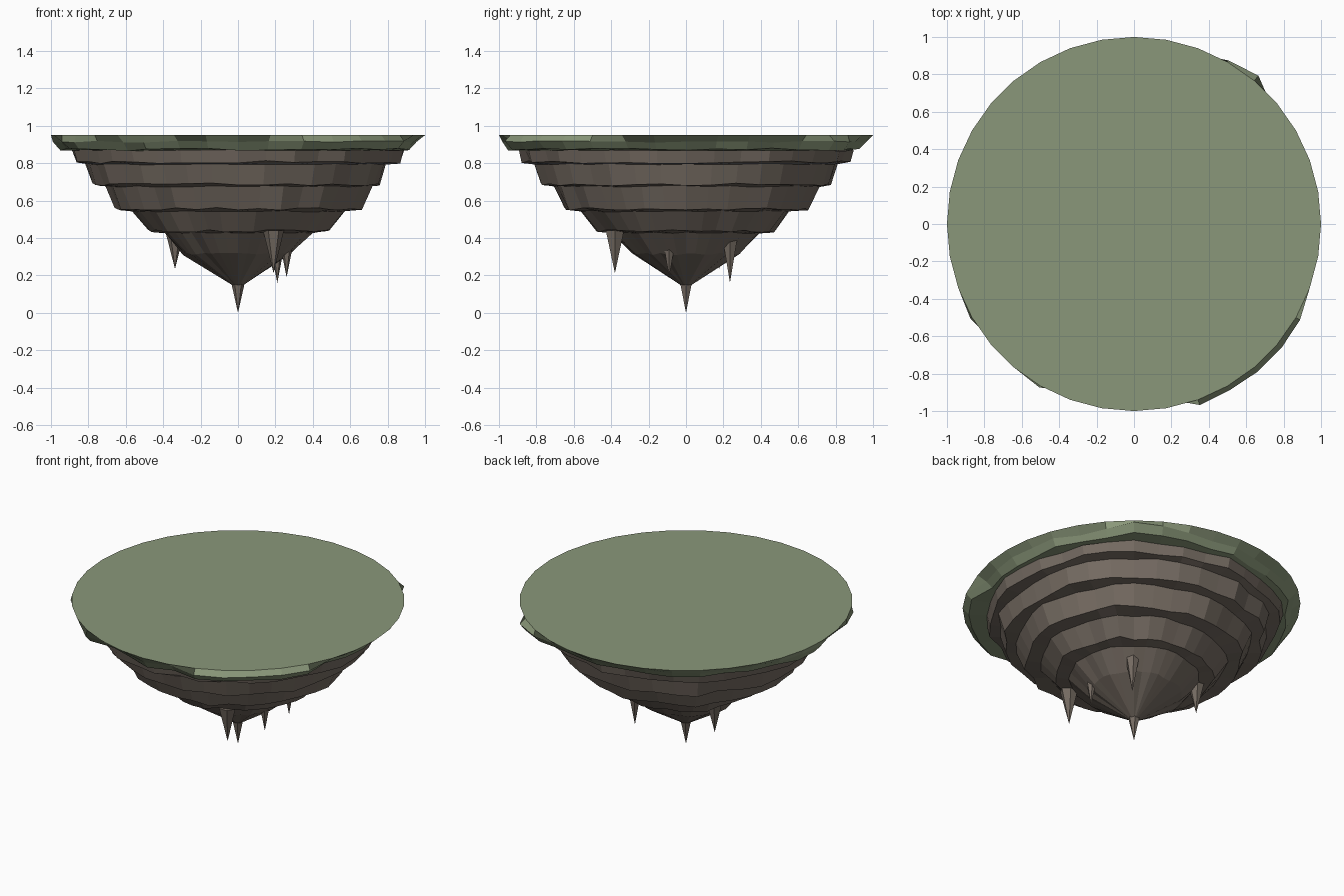
import bpy, bmesh, math, random

random.seed(7)
SEG = 36

old = bpy.data.objects.get("Cube")
if old:
    bpy.data.objects.remove(old, do_unlink=True)


def material(name, rgb):
    m = bpy.data.materials.new(name)
    m.use_nodes = True
    m.diffuse_color = (*rgb, 1)
    bsdf = next(n for n in m.node_tree.nodes if n.type == 'BSDF_PRINCIPLED')
    bsdf.inputs["Base Color"].default_value = (*rgb, 1)
    bsdf.inputs["Roughness"].default_value = 0.9
    return m


grass = material("grass green", (0.255, 0.312, 0.193))
rock = material("rock brown", (0.181, 0.150, 0.124))


def ring(radius, z, r_jit=0.0, z_jit=0.0, offsets=None, sides=SEG, centre=(0, 0)):
    """Points around a circle, roughened by the given amounts."""
    pts = []
    for i in range(sides):
        a = math.tau * i / sides
        r = radius + random.uniform(-r_jit, r_jit) + (offsets[i] if offsets else 0)
        pts.append((centre[0] + r * math.cos(a), centre[1] + r * math.sin(a),
                    z + random.uniform(-z_jit, z_jit)))
    return pts


def loft(name, rings, mat, tip=None):
    """Skin rings from top to bottom, capped above and closed to a tip or a cap."""
    bm = bmesh.new()
    loops = [[bm.verts.new(p) for p in pts] for pts in rings]
    n = len(loops[0])
    bm.faces.new(loops[0])
    for up, low in zip(loops, loops[1:]):
        for i in range(n):
            j = (i + 1) % n
            bm.faces.new((up[i], low[i], low[j], up[j]))
    if tip:
        end = bm.verts.new(tip)
        for i in range(n):
            bm.faces.new((loops[-1][i], end, loops[-1][(i + 1) % n]))
    else:
        bm.faces.new(loops[-1][::-1])
    bmesh.ops.recalc_face_normals(bm, faces=bm.faces)
    mesh = bpy.data.meshes.new(name)
    bm.to_mesh(mesh)
    bm.free()
    mesh.materials.append(mat)
    obj = bpy.data.objects.new(name, mesh)
    bpy.context.collection.objects.link(obj)
    return obj


# Grass slab with a ragged hem that bulges past the rim in a few places
bulge = [random.uniform(-0.05, 0.0) for _ in range(SEG)]
for deg, amount in {50: .045, 60: .02, 180: 0, 200: .01, 210: .02, 240: .02,
                    290: .04, 300: .035, 310: .04, 320: .04, 330: .035}.items():
    bulge[deg // 10] = amount
loft("grass_top", [
    ring(1.0, 0.95),
    ring(0.99, 0.915, 0, 0.005, bulge),
    ring(0.955, 0.873, 0.008, 0.008, bulge),
    ring(0.86, 0.868, 0.01),
], grass)

# Stepped rock: each band is (top radius, top z, lip radius, lip z)
bands = [(0.885, 0.87, 0.865, 0.806), (0.81, 0.795, 0.775, 0.687),
         (0.705, 0.676, 0.65, 0.555), (0.56, 0.543, 0.475, 0.437)]
rings = []
for top_r, top_z, lip_r, lip_z in bands:
    rough = [random.uniform(-0.018, 0.018) for _ in range(SEG)]
    rings.append(ring(top_r, top_z, 0.004, 0.004, rough))
    rings.append(ring(lip_r, lip_z, 0.006, 0.008, rough))
# Lower cone
rings += [ring(0.395, 0.428, 0.01, 0.004), ring(0.285, 0.315, 0.012, 0.006)]
loft("rock_body", rings, rock, tip=(0, 0, 0.13))

# Hanging stone spikes: x, y, top z, tip z, radius
spikes = [(0, 0, 0.16, 0.0, 0.036), (0.21, 0.235, 0.41, 0.16, 0.048),
          (0.26, -0.09, 0.34, 0.19, 0.03), (-0.337, 0.18, 0.43, 0.235, 0.05),
          (0.19, -0.38, 0.44, 0.212, 0.056)]
for k, (x, y, top, tip_z, r) in enumerate(spikes):
    loft(f"stone_spike_{k + 1}", [ring(r, top, sides=6, centre=(x, y))], rock,
         tip=(x, y, tip_z))
